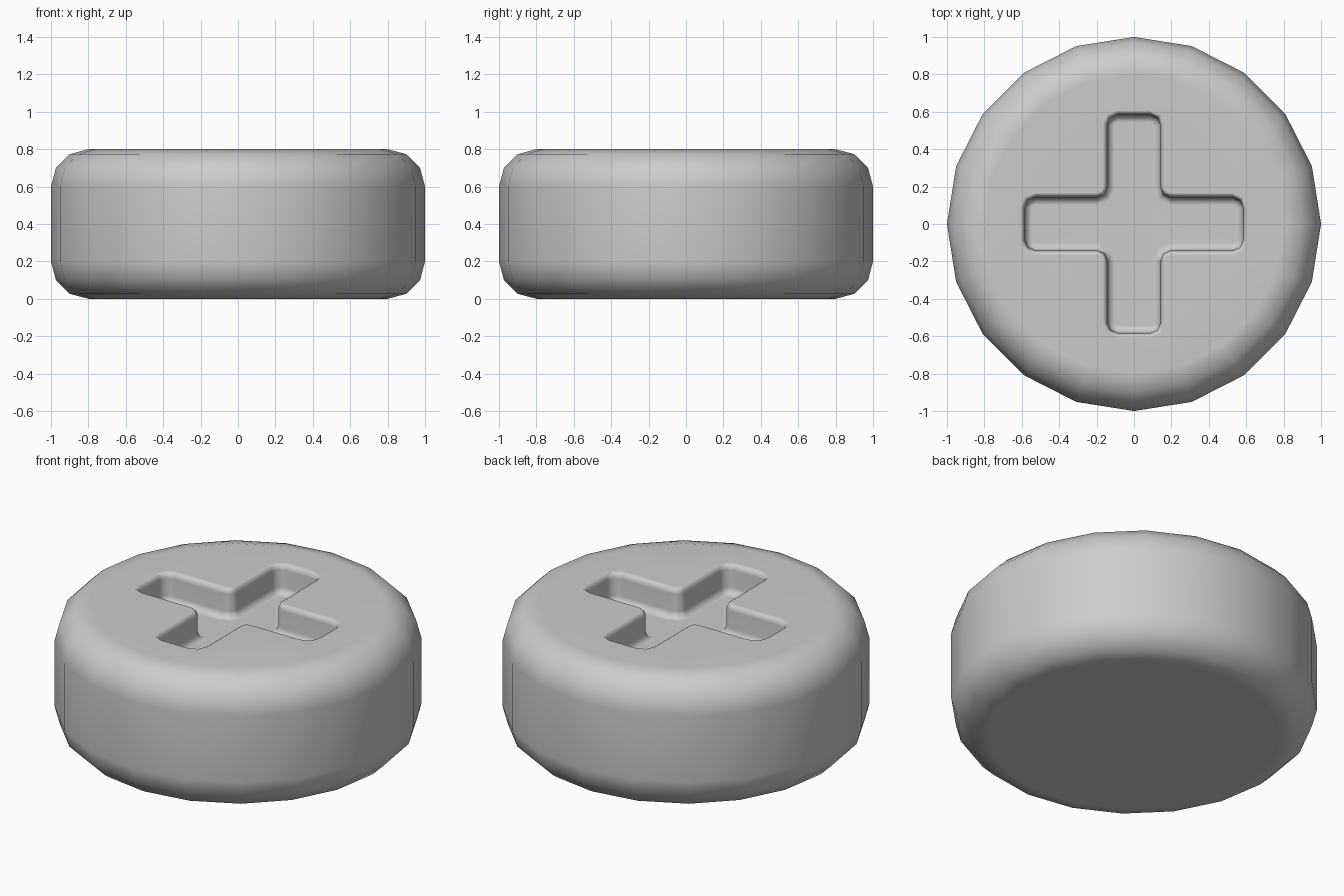
import bpy, bmesh
from math import cos, sin, pi, radians

if "Cube" in bpy.data.objects:
    bpy.data.objects.remove(bpy.data.objects["Cube"])


def loft(name, loops):
    """Closed solid through equal-length loops, bottom to top."""
    bm = bmesh.new()
    rings = [[bm.verts.new(p) for p in loop] for loop in loops]
    n = len(rings[0])
    for a, b in zip(rings, rings[1:]):
        for i in range(n):
            j = (i + 1) % n
            bm.faces.new((a[i], a[j], b[j], b[i]))
    bm.faces.new(rings[0][::-1])
    bm.faces.new(rings[-1])
    bmesh.ops.recalc_face_normals(bm, faces=bm.faces)
    mesh = bpy.data.meshes.new(name)
    bm.to_mesh(mesh)
    bm.free()
    obj = bpy.data.objects.new(name, mesh)
    bpy.context.collection.objects.link(obj)
    return obj


def circle(r, z, n=20):
    return [(r * cos(2 * pi * i / n), r * sin(2 * pi * i / n), z) for i in range(n)]


def cross(off, z, length=0.583, width=0.142, r=0.055):
    """Plus outline with rounded corners, grown by off."""
    a, w = length + off, width + off
    ro, ri = r + off, r - off
    pts = []
    for k in range(4):
        arm = [(a - ro + ro * cos(t), -w + ro + ro * sin(t)) for t in (-pi / 2, -pi / 4, 0)]
        arm += [(x, -y) for x, y in reversed(arm)]
        c = w + ri
        arm += [(c + ri * cos(t), c + ri * sin(t)) for t in (-pi / 2, -3 * pi / 4, -pi)]
        ck, sk = cos(k * pi / 2), sin(k * pi / 2)
        pts += [(x * ck - y * sk, x * sk + y * ck, z) for x, y in arm]
    return pts


# Round body with three-step bevels at both rims
arc = [(0.8 + 0.2 * sin(t), 0.2 - 0.2 * cos(t)) for t in (0, pi / 6, pi / 3, pi / 2)]
profile = arc + [(r, 0.8 - z) for r, z in reversed(arc)]
body = loft("round_body", [circle(r, z) for r, z in profile])

# Cross-shaped recess with soft floor and rim
steps = [(-0.04, 0.62), (-0.012, 0.632), (0, 0.66), (0, 0.765),
         (0.008, 0.787), (0.025, 0.80), (0.025, 0.9)]
cutter = loft("recess_cutter", [cross(o, z) for o, z in steps])
cutter.hide_render = True

mod = body.modifiers.new("recess", "BOOLEAN")
mod.operation = "DIFFERENCE"
mod.solver = "EXACT"
mod.object = cutter
bpy.context.view_layer.objects.active = body
body.select_set(True)
bpy.ops.object.modifier_apply(modifier=mod.name)
bpy.data.objects.remove(cutter)
bpy.ops.object.shade_smooth_by_angle(angle=radians(60))
# Keep flat caps shading flat
wn = body.modifiers.new("weighted_normals", "WEIGHTED_NORMAL")
wn.keep_sharp = True
